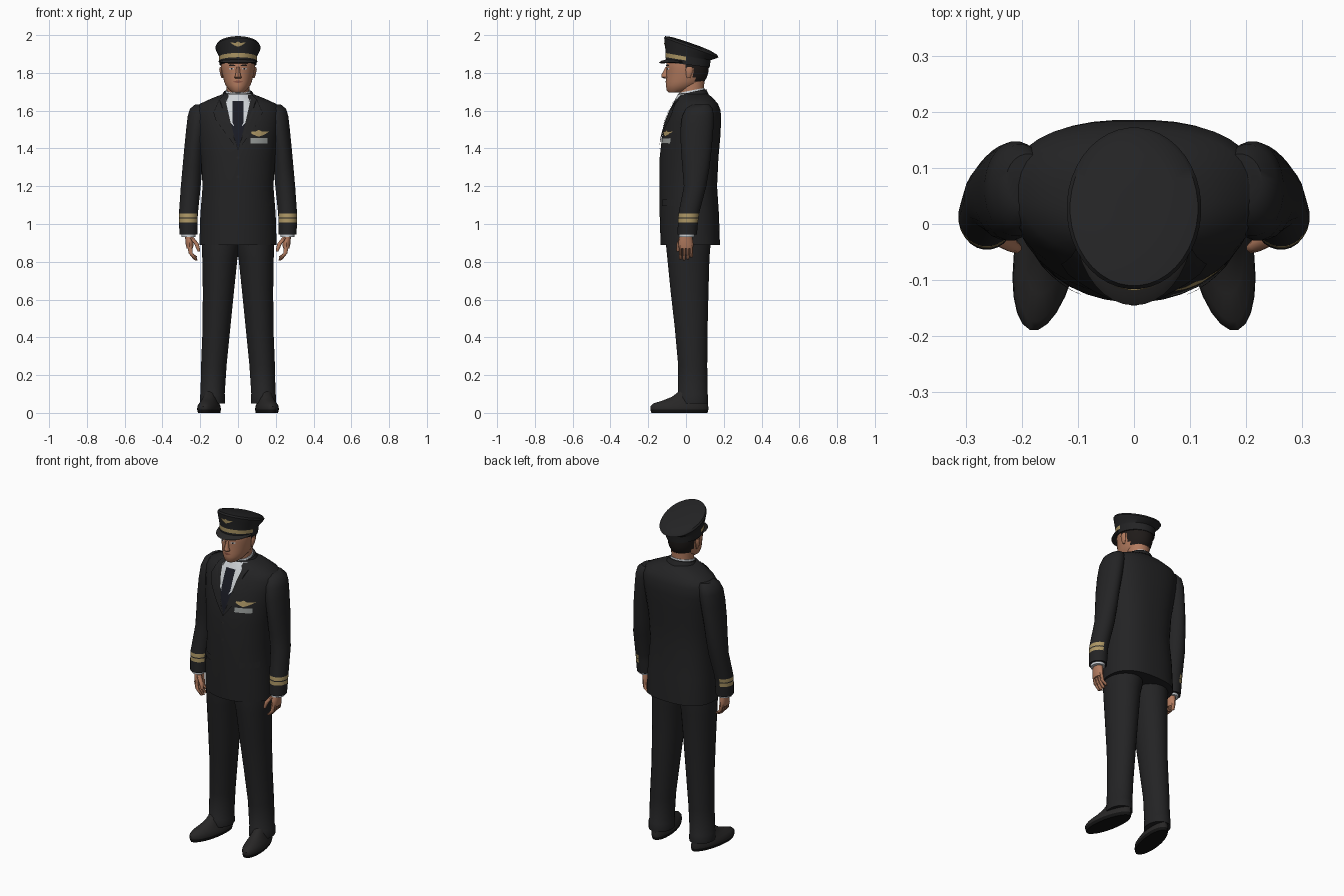
import bpy, bmesh, math
from mathutils import Vector
from mathutils.bvhtree import BVHTree


def material(name, r, g, b):
    m = bpy.data.materials.new(name)
    m.diffuse_color = (r, g, b, 1)
    return m


SUIT = material("suit black", .017, .017, .018)
GOLD = material("gold braid", .42, .31, .13)
SKIN = material("skin", .45, .20, .115)
LIP = material("brown pink", .25, .085, .055)
SHIRT = material("shirt white", .62, .65, .68)
TIE = material("tie navy", .010, .011, .018)
SILVER = material("silver grey", .33, .35, .34)
HAIR = material("hair dark brown", .014, .011, .010)
SHOE = material("shoe black", .021, .020, .020)
SOLE = material("sole black", .006, .006, .006)


def finish(name, bm, mats):
    me = bpy.data.meshes.new(name)
    bm.to_mesh(me)
    bm.free()
    for m in mats:
        me.materials.append(m)
    ob = bpy.data.objects.new(name, me)
    bpy.context.collection.objects.link(ob)
    return ob


def loft(name, rings, mats, n=24, side=1, back=1.0, shear=0, rule=None):
    """Stack oval rings (z, x0, x1, y0, y1, slope) and skin them; rule(centre) picks the material."""
    bm = bmesh.new()
    loops = []
    for z, x0, x1, y0, y1, *s in rings:
        slope, loop = (s[0] if s else 0), []
        for i in range(n):
            a = 2 * math.pi * (i + .5) / n
            c, t = math.cos(a), math.sin(a)
            p = back if t > 0 else 1.0
            c, t = math.copysign(abs(c) ** p, c), math.copysign(abs(t) ** p, t)
            dy = t * (y1 - y0) / 2
            x, y = (x0 + x1) / 2 + c * (x1 - x0) / 2, (y0 + y1) / 2 + dy
            loop.append(bm.verts.new((side * (x + shear * y), y, z + slope * dy)))
        loops.append(loop)
    for a, b in zip(loops, loops[1:]):
        for i in range(n):
            j = (i + 1) % n
            bm.faces.new((a[i], a[j], b[j], b[i]))
    bm.faces.new(loops[0])
    bm.faces.new(loops[-1])
    bmesh.ops.recalc_face_normals(bm, faces=bm.faces)
    if rule:
        for f in bm.faces:
            f.material_index = rule(f.calc_center_median())
    return finish(name, bm, mats)


def decal(name, target, pts, mat, off=.004, side=1):
    """Lay a thin flat shape (x, z outline) onto the front of a target."""
    me = target.data
    tree = BVHTree.FromPolygons([v.co for v in me.vertices], [p.vertices[:] for p in me.polygons])
    bm = bmesh.new()
    bm.faces.new([bm.verts.new((side * x, 0, z)) for x, z in pts])
    bmesh.ops.triangulate(bm, faces=bm.faces)
    bmesh.ops.subdivide_edges(bm, edges=bm.edges, cuts=4, use_grid_fill=True)
    for v in bm.verts:
        hit = tree.ray_cast(Vector((v.co.x, -1, v.co.z)), Vector((0, 1, 0)))[0]
        if hit is None:
            hit = tree.find_nearest(Vector((v.co.x, -.05, v.co.z)))[0]
        v.co.y = hit.y - off
    for f in bm.faces:
        f.normal_update()
        if f.normal.y > 0:
            f.normal_flip()
    return finish(name, bm, [mat])


def box(x0, x1, z0, z1):
    return [(x0, z0), (x1, z0), (x1, z1), (x0, z1)]


def disc(x, z, r, rz=None, n=10):
    return [(x + r * math.cos(k * 2 * math.pi / n), z + (rz or r) * math.sin(k * 2 * math.pi / n)) for k in range(n)]


def wings(x, z, w, h):
    return [(x - w, z + h * .6), (x - w * .5, z - h * .4), (x, z - h), (x + w * .5, z - h * .4),
            (x + w, z + h * .6), (x + w * .3, z + h * .5), (x, z + h), (x - w * .3, z + h * .5)]


# Jacket body
jacket = loft("jacket", [
    (.89, -.205, .205, -.135, .18), (1.05, -.2, .2, -.14, .175), (1.2, -.188, .188, -.14, .165),
    (1.35, -.197, .197, -.14, .172), (1.46, -.21, .21, -.128, .182), (1.54, -.22, .22, -.108, .186),
    (1.6, -.225, .225, -.085, .184), (1.635, -.205, .205, -.068, .17), (1.665, -.14, .14, -.052, .145),
    (1.69, -.075, .075, -.04, .115)], [SUIT], 36, back=.8)
loft("jacket_collar", [(1.655, -.1, .1, -.04, .13, .1), (1.70, -.075, .075, -.03, .108, .2),
                       (1.70, -.068, .068, -.025, .1, .2)], [SUIT])

# Shirt front, tie, lapels, buttons
decal("shirt_front", jacket, [(-.072, 1.685), (-.045, 1.54), (0, 1.5), (.045, 1.54), (.072, 1.685)], SHIRT, .003)
decal("waistcoat", jacket, [(-.045, 1.54), (0, 1.4), (.045, 1.54), (0, 1.5)], TIE, .003)
decal("tie", jacket, [(-.03, 1.65), (-.016, 1.615), (-.03, 1.54), (0, 1.48), (.03, 1.54), (.016, 1.615), (.03, 1.65)],
      TIE, .009)
for s in (1, -1):
    decal("lapel", jacket, [(.072, 1.685), (.1, 1.66), (.13, 1.59), (.105, 1.575), (.118, 1.55), (.0, 1.39),
                            (.04, 1.54)], SUIT, .008, s)
    decal("pocket_flap", jacket, box(.095, .18, 1.095, 1.13), SUIT, .006, s)
for z in (1.25, 1.35):
    decal("button", jacket, disc(0, z, .008), SHOE, .006)
decal("chest_wings", jacket, wings(.11, 1.48, .058, .018), GOLD, .006)
decal("name_plate", jacket, box(.065, .155, 1.427, 1.455), SILVER, .006)

# Neck and shirt collar
loft("neck", [(1.64, -.06, .06, -.03, .1), (1.71, -.06, .06, -.035, .095), (1.78, -.062, .062, -.03, .1)], [SKIN])
loft("shirt_collar", [(1.655, -.078, .078, -.046, .106, .15), (1.708, -.065, .065, -.037, .099, .2),
                      (1.708, -.058, .058, -.03, .094, .2)], [SHIRT])
decal("tie_knot", bpy.data.objects["shirt_collar"], [(-.027, 1.672), (.027, 1.672), (.016, 1.64), (-.016, 1.64)],
      TIE, .009)

# Head, with hair at the back and temples
head = loft("head", [
    (1.697, -.03, .03, -.092, -.02), (1.71, -.048, .048, -.104, .03), (1.735, -.066, .066, -.106, .075),
    (1.755, -.074, .074, -.106, .098), (1.775, -.079, .079, -.105, .11), (1.8, -.085, .085, -.104, .118),
    (1.825, -.089, .089, -.104, .121), (1.845, -.09, .09, -.105, .122), (1.88, -.09, .09, -.095, .12)],
    [SKIN, HAIR], 32, rule=lambda c: int((c.z > 1.76 and c.y > .04) or (c.z > 1.82 and c.y > -.01)))
for s in (1, -1):
    decal("eye_white", head, disc(.034, 1.822, .013, .005), SHIRT, .002, s)
    decal("iris", head, disc(.034, 1.822, .005), HAIR, .004, s)
    decal("eyebrow", head, [(.014, 1.836), (.052, 1.838), (.04, 1.846), (.015, 1.842)], HAIR, .003, s)
    loft("ear", [(1.772, .08, .087, .005, .022), (1.79, .08, .094, 0, .03), (1.82, .082, .1, -.002, .038),
                 (1.832, .084, .096, .005, .032)], [SKIN], 10, s)
decal("mouth", head, [(-.026, 1.753), (0, 1.745), (.026, 1.753), (.008, 1.759), (-.008, 1.759)], LIP, .003)
loft("nose", [(1.77, -.017, .017, -.115, -.09), (1.778, -.02, .02, -.131, -.09), (1.79, -.014, .014, -.13, -.09),
              (1.832, -.008, .008, -.108, -.09)], [SKIN], 10)

# Peaked cap with gold band at the front
cap = loft("cap", [
    (1.843, -.098, .098, -.106, .125, -.12), (1.864, -.1, .1, -.108, .128, -.16),
    (1.884, -.101, .101, -.109, .13, -.18), (1.891, -.102, .102, -.109, .131, -.2),
    (1.918, -.115, .115, -.113, .16, -.3), (1.934, -.12, .12, -.116, .172, -.36),
    (1.945, -.114, .114, -.11, .166, -.36), (1.955, -.08, .08, -.075, .125, -.35),
    (1.958, -.03, .03, -.02, .07, -.35)], [SUIT, GOLD], 40)
for f in cap.data.polygons:
    if f.index // 40 == 1 and f.center.y < 0:
        f.material_index = 1
decal("cap_emblem", cap, wings(0, 1.952, .042, .014), GOLD, .005)

# Cap visor
bm = bmesh.new()
rows = []
for rx, y, ry, z, drop in ((.097, .01, .112, 1.862, .01), (.104, .005, .135, 1.862, .002),
                           (.106, .002, .147, 1.861, -.007), (.1, .005, .135, 1.857, -.007),
                           (.09, .01, .1, 1.853, .004)):
    row = []
    for k in range(17):
        a = math.radians(-80 + 10 * k)
        row.append(bm.verts.new((rx * math.sin(a), y - ry * math.cos(a), z + drop * math.cos(a))))
    rows.append(row)
for a, b in zip(rows, rows[1:]):
    for k in range(16):
        bm.faces.new((a[k], b[k], b[k + 1], a[k + 1]))
bmesh.ops.recalc_face_normals(bm, faces=bm.faces)
finish("cap_visor", bm, [SHOE])


def braid(c):
    """Two gold stripes around the front and outside of the sleeve."""
    stripe = 1.008 < c.z < 1.029 or 1.035 < c.z < 1.056
    return int(stripe and (c.y < -.005 or abs(c.x) > .268))


for s in (1, -1):
    # Sleeve and shirt cuff
    loft("sleeve", [
        (.945, .214, .31, -.046, .058), (1.008, .213, .313, -.043, .064), (1.029, .213, .313, -.042, .066),
        (1.035, .213, .313, -.042, .067), (1.056, .212, .313, -.04, .07), (1.2, .197, .303, -.012, .108),
        (1.3, .188, .294, -.02, .125), (1.4, .18, .285, -.028, .137), (1.5, .165, .275, -.03, .145),
        (1.57, .155, .267, -.022, .148), (1.61, .15, .255, -.002, .142), (1.632, .15, .228, .03, .125)],
        [SUIT, GOLD], 24, s, rule=braid)
    loft("shirt_cuff", [(.932, .224, .299, -.037, .045), (.955, .222, .3, -.038, .047)], [SHIRT], 16, s)
    # Hand with fingers and thumb
    loft("palm", [(.87, .238, .272, -.037, .037), (.89, .235, .277, -.041, .04), (.915, .235, .279, -.038, .036),
                  (.95, .235, .284, -.027, .031)], [SKIN], 14, s)
    for k in range(4):
        y, d = -.029 + .019 * k, (.005, 0, .004, .014)[k]
        loft("finger", [(.808 + d, .215, .229, y - .006, y + .006), (.815 + d, .217, .238, y - .009, y + .009),
                        (.845, .239, .262, y - .0095, y + .0095), (.885, .243, .27, y - .0095, y + .0095)],
             [SKIN], 8, s)
    loft("thumb", [(.855, .202, .214, -.049, -.037), (.864, .2, .219, -.052, -.033), (.895, .207, .232, -.05, -.025),
                   (.93, .234, .262, -.036, -.006)], [SKIN], 10, s)
    # Trouser leg with turned cuff
    loft("trouser_leg", [
        (.05, .068, .202, -.045, .118), (.095, .068, .202, -.046, .118), (.1, .07, .199, -.042, .115),
        (.25, .06, .196, -.042, .113), (.45, .04, .188, -.06, .115), (.65, .02, .187, -.083, .12),
        (.82, .002, .19, -.1, .125), (.88, -.012, .192, -.106, .13), (1, -.012, .18, -.106, .13)],
        [SUIT], 24, s)
    # Shoe with dark sole
    loft("shoe", [
        (0, .093, .201, -.185, .115), (.018, .09, .206, -.19, .12), (.035, .092, .204, -.19, .119),
        (.05, .1, .197, -.175, .117), (.065, .105, .19, -.125, .114), (.085, .108, .184, -.075, .11),
        (.12, .11, .18, -.03, .1)], [SHOE, SOLE], 24, s, shear=-.16, rule=lambda c: int(c.z < .016))

# Smooth shading with sharp edges kept
bpy.ops.object.select_all(action='SELECT')
bpy.context.view_layer.objects.active = jacket
bpy.ops.object.shade_smooth_by_angle(angle=math.radians(40))
